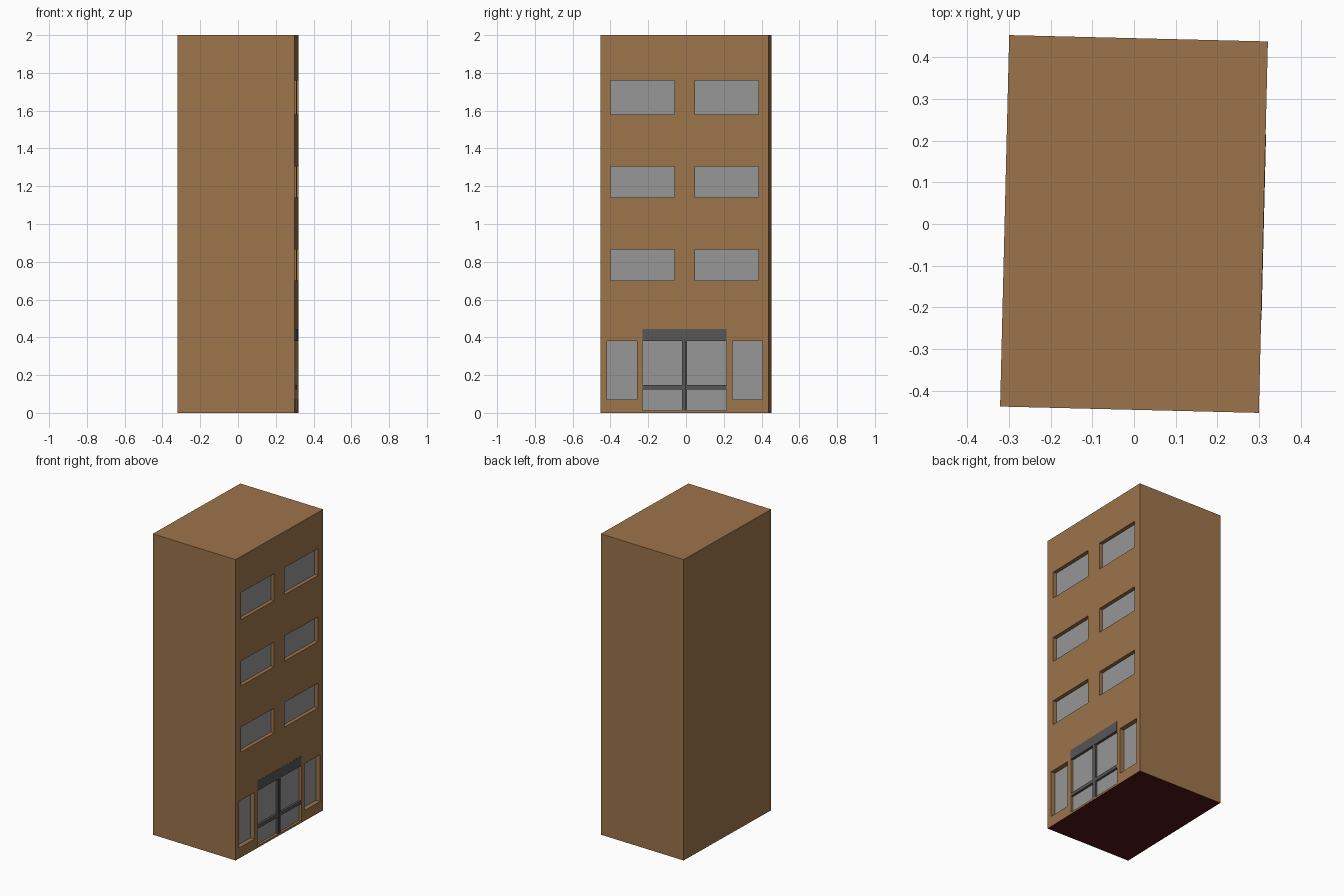
import bpy, bmesh, math
from mathutils import Matrix, Vector

if "Cube" in bpy.data.objects:
    bpy.data.objects.remove(bpy.data.objects["Cube"])

HX, HY, H = 0.31, 0.445, 2.0                       # half width, half depth, height
TURN = Matrix.Rotation(math.radians(-1.4), 4, 'Z')  # whole block sits slightly turned


def material(name, rgb):
    m = bpy.data.materials.new(name)
    m.diffuse_color = (*rgb, 1)
    m.use_nodes = True
    m.node_tree.nodes["Principled BSDF"].inputs["Base Color"].default_value = m.diffuse_color
    return m


BROWN = material("brown_wall", (0.335, 0.175, 0.07))
BASE = material("dark_red_base", (0.08, 0.007, 0.01))
GLASS = material("grey_glass", (0.31, 0.31, 0.31))
FRAME = material("dark_grey_frame", (0.095, 0.095, 0.095))


def boxes(name, specs, mat=None):
    """One object made of boxes given as (x0, x1, y0, y1, z0, z1)."""
    bm = bmesh.new()
    for x0, x1, y0, y1, z0, z1 in specs:
        size = Matrix.Diagonal((x1 - x0, y1 - y0, z1 - z0, 1))
        mid = Vector((x0 + x1, y0 + y1, z0 + z1)) / 2
        bmesh.ops.create_cube(bm, size=1, matrix=TURN @ Matrix.Translation(mid) @ size)
    me = bpy.data.meshes.new(name)
    bm.to_mesh(me)
    bm.free()
    ob = bpy.data.objects.new(name, me)
    bpy.context.collection.objects.link(ob)
    if mat:
        me.materials.append(mat)
    return ob


def mirrored(y0, y1, z0, z1):
    return [(y0, y1, z0, z1), (-y1, -y0, z0, z1)]


# Openings: (list of rectangles, recess depth)
upper = [r for z0, z1 in ((0.70, 0.865), (1.14, 1.305), (1.58, 1.76))
         for r in mirrored(0.054, 0.392, z0, z1)]
side = mirrored(0.253, 0.412, 0.07, 0.38)
door = [(-0.222, 0.222, 0.013, 0.445)]
openings = {"upper_windows": (upper, 0.025),
            "shop_windows": (side, 0.03),
            "door_glass": (door, 0.016)}

# Building block with the openings cut into its right face
building = boxes("building", [(-HX, HX, -HY, HY, 0, H)], BROWN)
cutter = boxes("opening_cutter", [(HX - d - 0.003, HX + 0.1, *r)
                                  for rects, d in openings.values() for r in rects])
cutter.hide_render = True
mod = building.modifiers.new("openings", 'BOOLEAN')
mod.operation = 'DIFFERENCE'
mod.solver = 'EXACT'
mod.object = cutter
bpy.context.view_layer.objects.active = building
bpy.ops.object.modifier_apply(modifier=mod.name)
bpy.data.objects.remove(cutter)

# Dark red underside
me = building.data
me.materials.clear()
me.materials.append(BROWN)
me.materials.append(BASE)
for p in me.polygons:
    p.material_index = 1 if p.center.z < 0.005 and p.normal.z < -0.9 else 0

# Glass panes at the back of each recess
for name, (rects, d) in openings.items():
    boxes(name, [(HX - d - 0.003, HX - d, *r) for r in rects], GLASS)

# Door header, centre posts and push bars
boxes("door_header", [(HX - 0.019, HX + 0.001, -0.222, 0.222, 0.38, 0.445)], FRAME)
boxes("door_posts", [(HX - 0.018, HX - 0.001, *r)
                     for r in mirrored(0.001, 0.013, 0.013, 0.38)], FRAME)
boxes("door_bars", [(HX - 0.018, HX - 0.002, *r)
                    for r in mirrored(0.013, 0.222, 0.125, 0.147)], FRAME)
